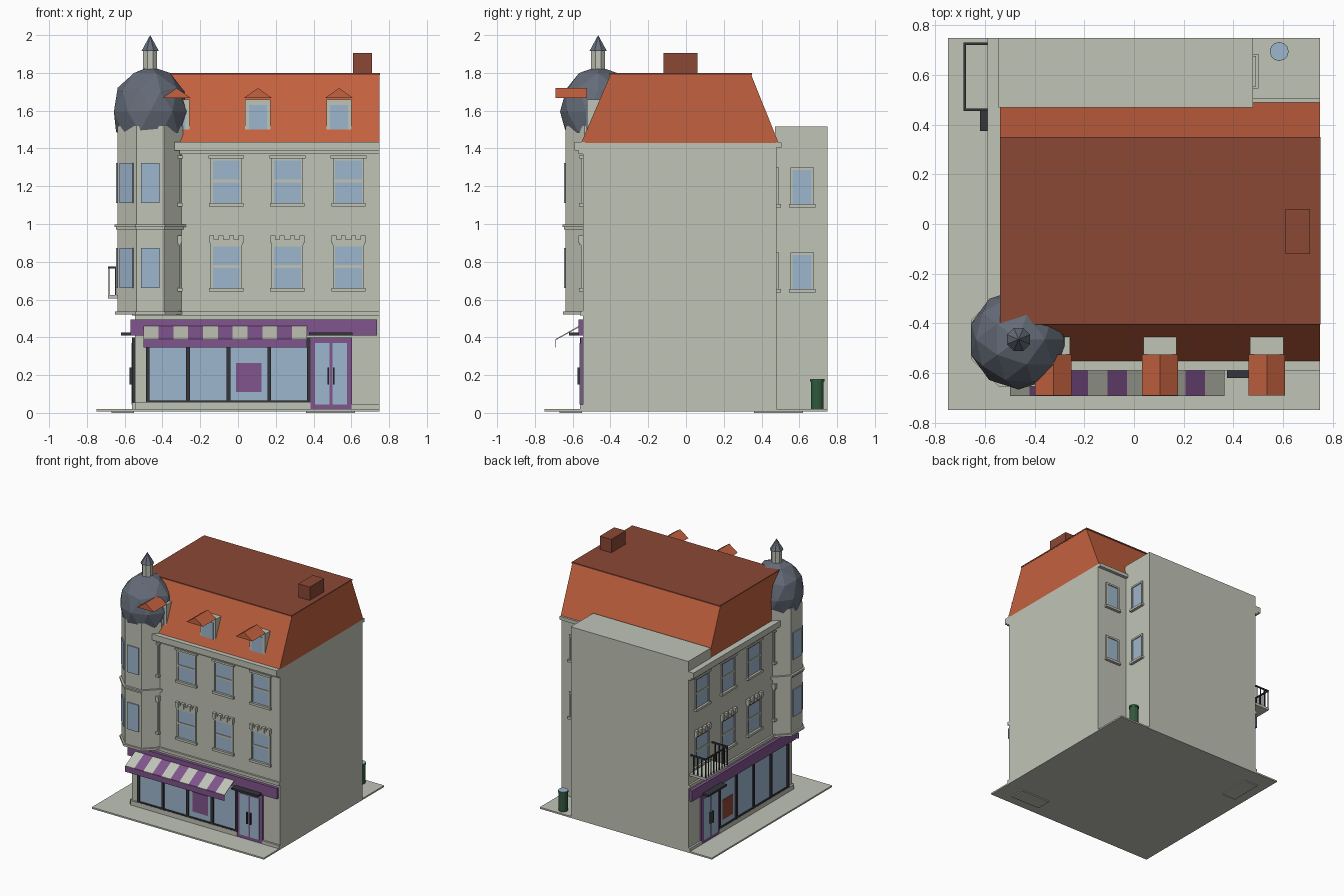
import bpy, bmesh, math
from mathutils import Matrix, Vector

cube = bpy.data.objects.get("Cube")
if cube:
    bpy.data.objects.remove(cube)


def material(name, r, g, b):
    m = bpy.data.materials.new(name)
    m.use_nodes = True
    m.diffuse_color = (r, g, b, 1)
    m.node_tree.nodes["Principled BSDF"].inputs["Base Color"].default_value = (r, g, b, 1)
    return m


STONE = material("pale stone", .53, .55, .47)
TILE = material("orange tile", .55, .12, .05)
BRICK = material("dark brick red", .26, .065, .035)
SLATE = material("slate grey", .13, .15, .19)
GLASS = material("blue glass", .34, .47, .61)
PURPLE = material("purple paint", .22, .09, .27)
IRON = material("dark iron", .035, .037, .043)
GREEN = material("bin green", .03, .10, .045)


def finish(name, bm, mat):
    bmesh.ops.recalc_face_normals(bm, faces=bm.faces)
    me = bpy.data.meshes.new(name)
    bm.to_mesh(me)
    bm.free()
    me.materials.append(mat)
    ob = bpy.data.objects.new(name, me)
    bpy.context.collection.objects.link(ob)
    return ob


def boxes(name, mat, spans, xf=Matrix()):
    """Boxes given as (x0, x1, y0, y1, z0, z1), joined in one object."""
    bm = bmesh.new()
    for x0, x1, y0, y1, z0, z1 in spans:
        place = Matrix.Translation(((x0 + x1) / 2, (y0 + y1) / 2, (z0 + z1) / 2))
        size = Matrix.Diagonal((x1 - x0, y1 - y0, z1 - z0, 1))
        bmesh.ops.create_cube(bm, size=1, matrix=xf @ place @ size)
    return finish(name, bm, mat)


def prism(name, mat, profile, spans, axis="x"):
    """Profile swept along x (points are y, z) or along y (points are x, z)."""
    bm = bmesh.new()
    for a, b in spans:
        pts = [(a, p, z) if axis == "x" else (p, a, z) for p, z in profile]
        face = bm.faces.new([bm.verts.new(p) for p in pts])
        out = bmesh.ops.extrude_face_region(bm, geom=[face])["geom"]
        step = Vector((b - a, 0, 0)) if axis == "x" else Vector((0, b - a, 0))
        bmesh.ops.translate(bm, vec=step, verts=[v for v in out if isinstance(v, bmesh.types.BMVert)])
    return finish(name, bm, mat)


def drum(name, mat, x, y, z0, z1, r0, r1, sides, turn=0):
    bm = bmesh.new()
    xf = Matrix.Translation((x, y, (z0 + z1) / 2)) @ Matrix.Rotation(turn, 4, "Z")
    bmesh.ops.create_cone(bm, cap_ends=True, segments=sides, radius1=r0, radius2=r1,
                          depth=z1 - z0, matrix=xf)
    return finish(name, bm, mat)


# Ground slab and door steps
boxes("pavement", STONE, [(-.75, .75, -.75, .75, .008, .02)])
boxes("door_steps", STONE, [(.36, .62, -.67, -.55, 0, .015), (-.67, -.55, .36, .62, 0, .015)])

# Main block, rear wing and roof
W = .545
boxes("main_walls", STONE, [(-W, .75, -W, .48, .02, 1.43)])
boxes("rear_wing", STONE, [(-W, .48, .47, .75, .02, 1.515)])
prism("mansard_roof", TILE, [(-.555, 1.43), (.49, 1.43), (.345, 1.79), (-.4, 1.79)], [(-.54, .75)])
boxes("roof_deck", BRICK, [(-.54, .752, -.405, .35, 1.79, 1.8)])
boxes("chimney", BRICK, [(.61, .71, -.12, .06, 1.79, 1.905)])
boxes("rear_eave", STONE, [(.48, .75, .48, .505, 1.405, 1.432)])

# Dormers, with gable hoods standing forward of the bodies
for i in range(3):
    c = .535 - .43 * i
    boxes("dormer_body", STONE, [(c - .067, c + .067, -.525, -.43, 1.5, 1.66)])
    boxes("dormer_glass", GLASS, [(c - .048, c + .048, -.53, -.52, 1.5, 1.63)])
    prism("dormer_hood", TILE, [(c - .073, 1.668), (c + .073, 1.668), (c, 1.72)],
          [(-.69, -.525)], "y")


def window(name, c, z0, z1, half, xf, bar=True):
    """Framed window in wall space: u along the wall, -y outward."""
    parts = [(c - half, c - half + .012, -.012, .005, z0, z1),
             (c + half - .012, c + half, -.012, .005, z0, z1),
             (c - half, c + half, -.012, .005, z1 - .014, z1),
             (c - half - .008, c + half + .008, -.022, .005, z0 - .012, z0 + .006)]
    if bar:
        mid = (z0 + z1) / 2
        parts.append((c - half, c + half, -.01, .005, mid - .007, mid + .007))
    boxes(name + "_frame", STONE, parts, xf)
    boxes(name + "_glass", GLASS, [(c - half + .008, c + half - .008, -.005, .005, z0, z1 - .008)], xf)


# Two matching street fronts, the second mirrored across the corner diagonal
swap = Matrix(((0, 1, 0, 0), (1, 0, 0, 0), (0, 0, 1, 0), (0, 0, 0, 1)))
out = Matrix.Translation((0, -W, 0))
for side, xf in (("front", out), ("side", swap @ out)):
    end = .75
    boxes(side + "_cornice", STONE, [(-.335, end, -.045, .01, 1.388, 1.435),
                                     (-.31, end, -.025, .01, 1.37, 1.388)], xf)
    boxes(side + "_belt_course", STONE, [(-W, end, -.015, .01, .515, .54)], xf)
    boxes(side + "_plinth", STONE, [(-W, .385, -.015, .01, .02, .055),
                                    (.6, end, -.015, .01, .02, .045)], xf)
    for i in range(4):
        c = .585 - .3235 * i
        window(side + "_upper_window", c, 1.105, 1.35, .083, xf)
        window(side + "_lower_window", c, .655, .895, .083, xf)
        hood = [(c - .095, c + .095, -.02, .005, 1.347, 1.362),
                (c - .085, c + .085, -.018, .005, .89, .918)]
        hood += [(c + s - .013, c + s + .013, -.024, .005, .9, .94) for s in (-.077, -.028, .028, .077)]
        boxes(side + "_window_hoods", STONE, hood, xf)
    # Shop front: glazing, mullions, fascia and double door
    boxes(side + "_shop_glass", GLASS, [(-.485, .38, -.006, .005, .06, .4)], xf)
    posts = [(x - .01, x + .01, -.016, .005, .055, .4) for x in (-.478, -.265, -.05, .165, .375)]
    boxes(side + "_shop_mullions", IRON, posts + [(-.485, .38, -.014, .005, .055, .066)], xf)
    boxes(side + "_fascia", PURPLE, [(-.565, .737, -.024, .005, .41, .495)], xf)
    boxes(side + "_door_canopy", IRON, [(.375, .605, -.075, 0, .41, .425)], xf)
    boxes(side + "_door_frame", PURPLE, [(.383, .603, -.014, .005, .02, .4)], xf)
    boxes(side + "_door_glass", GLASS, [(.408, .485, -.018, 0, .045, .37),
                                        (.5, .577, -.018, 0, .045, .37)], xf)
    boxes(side + "_door_handles", IRON, [(.474, .481, -.03, -.016, .15, .24),
                                         (.504, .511, -.03, -.016, .15, .24)], xf)
boxes("front_poster", PURPLE, [(-.01, .125, -.01, -.005, .11, .265)], out)
boxes("side_poster", BRICK, [(.205, .335, -.01, -.005, .11, .265)], swap @ out)

# Striped awning with a plain valance
w = .865 / 11
stripes = [(-.5 + w * i, -.5 + w * (i + 1)) for i in range(11)]
slope = [(-.55, .47), (-.69, .391), (-.69, .385), (-.55, .462)]
prism("awning_pale_stripes", STONE, slope, stripes[::2])
prism("awning_purple_stripes", PURPLE, slope, stripes[1::2])
boxes("awning_valance", PURPLE, [(-.5, .365, -.692, -.687, .345, .388)])

# Corner turret with faceted dome and lantern
T = -.465
k = 1 / math.cos(math.pi / 8)
eighth = math.pi / 8
drum("turret_walls", STONE, T, T, .52, 1.52, .174 * k, .174 * k, 8, eighth)
for z0, z1, r in ((.52, .537, .187), (.972, .985, .182), (.985, .998, .19)):
    drum("turret_band", STONE, T, T, z0, z1, r * k, r * k, 8, eighth)
for turn in (0, -math.pi / 4, -math.pi / 2):
    xf = Matrix.Translation((T, T, 0)) @ Matrix.Rotation(turn, 4, "Z")
    boxes("turret_windows", GLASS, [(-.049, .049, -.182, -.17, z, z + .212) for z in (.66, 1.11)], xf)
bm = bmesh.new()
bmesh.ops.create_icosphere(bm, subdivisions=2, radius=1, matrix=Matrix.Translation((T, T, 1.595))
                           @ Matrix.Diagonal((.202, .202, .24, 1)))
cut = bmesh.ops.bisect_plane(bm, geom=bm.verts[:] + bm.edges[:] + bm.faces[:], clear_outer=True,
                             plane_co=(0, 0, 1.485), plane_no=(0, 0, -1))
bmesh.ops.holes_fill(bm, edges=[e for e in bm.edges if e.is_boundary])
finish("turret_dome", bm, SLATE)
drum("lantern", STONE, T, T, 1.8, 1.92, .04, .04, 8, eighth)
drum("lantern_spire", SLATE, T, T, 1.915, 2, .05, 0, 8, eighth)

# Balcony on the side street
boxes("balcony_floor", STONE, [(-.687, -.54, .455, .732, .605, .625)])
rails = [(-.687, -.677, .455, .732, .765, .775)]
rails += [(-.687, -.55, y, y + .01, .765, .775) for y in (.455, .722)]
rails += [(-.685, -.679, y, y + .006, .62, .77) for y in [.457 + .0335 * i for i in range(9)]]
rails += [(x, x + .006, y, y + .006, .62, .77) for x in (-.65, -.615, -.58) for y in (.457, .724)]
boxes("balcony_railing", IRON, rails)

# Rear courtyard windows and bin
back = Matrix.Translation((0, .48, 0)) @ Matrix.Rotation(math.pi, 4, "Z")
flank = Matrix.Translation((.48, 0, 0)) @ Matrix.Rotation(math.pi / 2, 4, "Z")
for z in (.65, 1.1):
    window("courtyard_back_window", -.615, z, z + .2, .062, back, False)
    window("courtyard_flank_window", .615, z, z + .2, .062, flank, False)
drum("bin_body", GREEN, .585, .695, .02, .17, .034, .034, 12)
drum("bin_rim", GREEN, .585, .695, .165, .177, .038, .038, 12)
drum("bin_lid", GLASS, .585, .695, .175, .18, .037, .037, 12)
